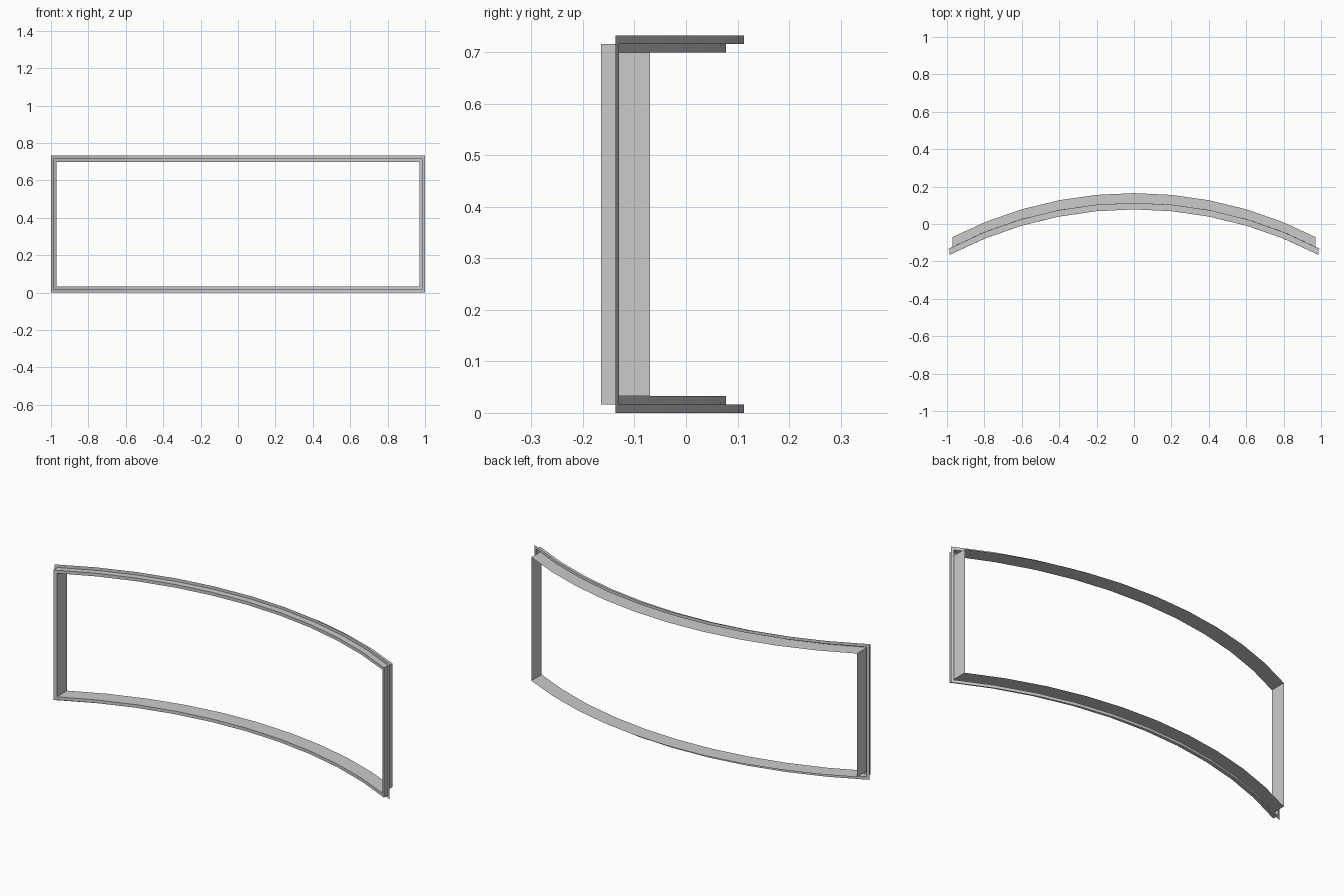
import bpy, bmesh, math

if "Cube" in bpy.data.objects:
    bpy.data.objects.remove(bpy.data.objects["Cube"])

R = 2.125         # bend radius of the frame in plan
CROWN = 0.113     # y of the wall flange at the centre
H = 0.732         # overall height
SEG = 10          # flat segments along the curve

# Open trim profile: (inset in x, inset in z, depth shift in y)
profile = [
    (0.0,    0.0,   0.0),     # outer edge of wall flange
    (0.0135, 0.016, 0.0),     # flange meets raised lip
    (0.0135, 0.016, -0.035),  # front outer edge of lip
    (0.0285, 0.033, -0.035),  # front inner edge of lip
    (0.0285, 0.033, 0.052),   # back of the reveal
]


def ring_points(dx, dz, dy):
    """Closed loop around the opening, bent to the arc."""
    a = math.asin((1 - dx) / R)
    row = []
    for i in range(SEG + 1):
        t = a * (2 * i / SEG - 1)
        row.append((R * math.sin(t), CROWN - R * (1 - math.cos(t)) + dy))
    bottom = [(x, y, dz) for x, y in row]
    top = [(x, y, H - dz) for x, y in reversed(row)]
    return bottom + top


# Curved window frame: profile swept round the opening with mitred corners
bm = bmesh.new()
rings = [[bm.verts.new(p) for p in ring_points(*s)] for s in profile]
for r0, r1 in zip(rings, rings[1:]):
    n = len(r0)
    for i in range(n):
        j = (i + 1) % n
        bm.faces.new((r0[i], r0[j], r1[j], r1[i]))

mesh = bpy.data.meshes.new("curved_window_frame")
bm.to_mesh(mesh)
bm.free()
frame = bpy.data.objects.new("curved_window_frame", mesh)
bpy.context.collection.objects.link(frame)
